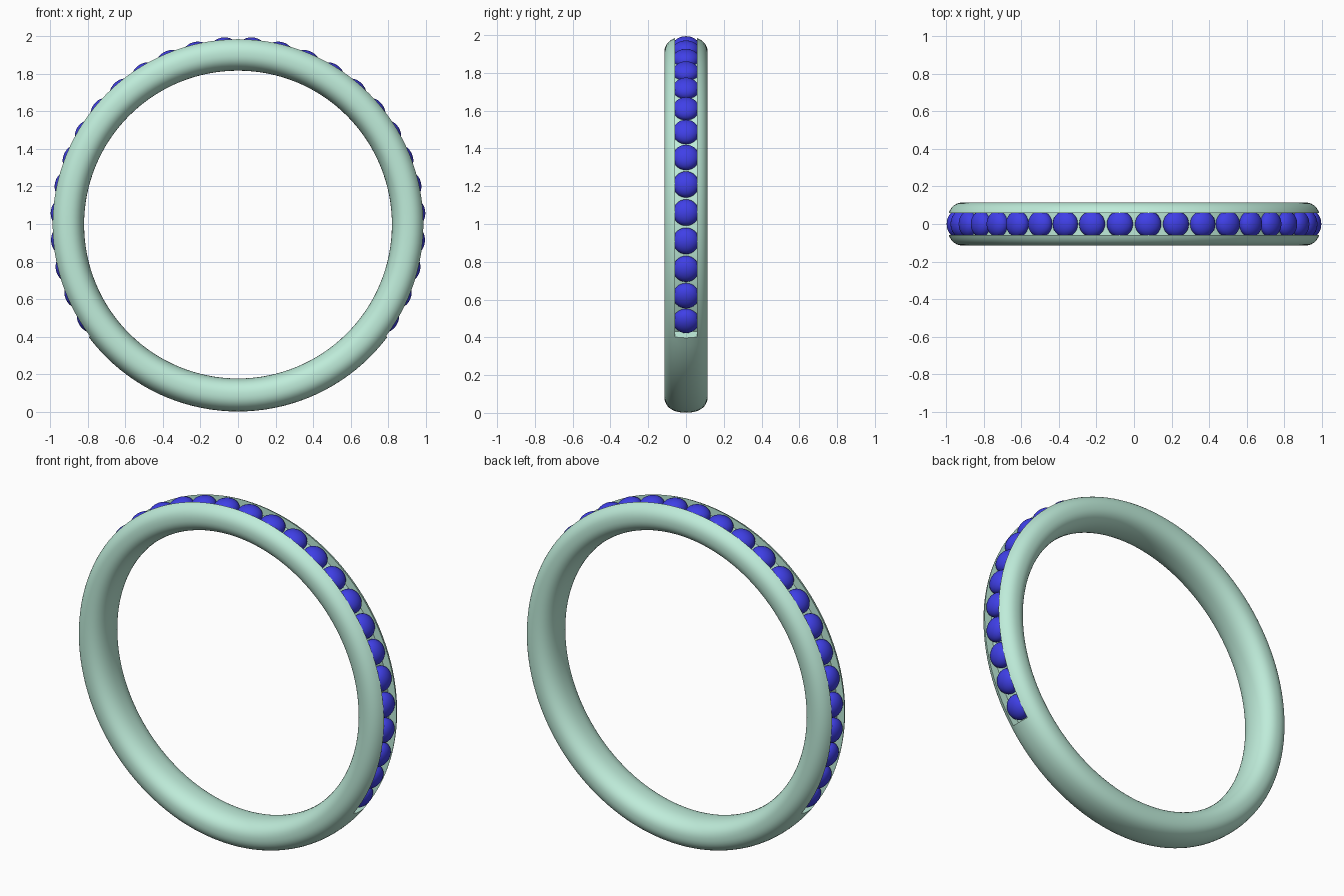
import bpy, bmesh
from math import sin, cos, pi, radians
from mathutils import Matrix

if "Cube" in bpy.data.objects:
    bpy.data.objects.remove(bpy.data.objects["Cube"])

CENTRE_Z = 0.997
R_MID, HALF_R, HALF_W = 0.908, 0.088, 0.115   # band cross-section
GROOVE_W, FLOOR = 0.058, 0.94                 # channel half width and floor radius
GROOVE_END = 127                              # degrees from the top, each side
POWER = 2.3


def material(name, colour):
    mat = bpy.data.materials.new(name)
    mat.diffuse_color = (*colour, 1)
    mat.use_nodes = True
    mat.node_tree.nodes["Principled BSDF"].inputs["Base Color"].default_value = mat.diffuse_color
    return mat


def make_object(name, bm, mat, angle):
    mesh = bpy.data.meshes.new(name)
    bm.to_mesh(mesh)
    bm.free()
    mesh.materials.append(mat)
    obj = bpy.data.objects.new(name, mesh)
    bpy.context.collection.objects.link(obj)
    bpy.ops.object.select_all(action='DESELECT')
    obj.select_set(True)
    bpy.context.view_layer.objects.active = obj
    bpy.ops.object.shade_smooth_by_angle(angle=radians(angle))
    return obj


def outer(y):
    return R_MID + HALF_R * (1 - abs(y / HALF_W) ** POWER) ** (1 / POWER)


def section(grooved):
    """Closed (y, radius) cross-section; both versions have equal point counts."""
    pts = []
    # rounded inside and sides, from one channel edge round to the other
    start = math_edge
    n = 36
    for i in range(n + 1):
        t = start + (2 * pi - 2 * start) * i / n
        s, c = sin(t), cos(t)
        pts.append((HALF_W * abs(s) ** (2 / POWER) * (1 if s > 0 else -1),
                    R_MID + HALF_R * abs(c) ** (2 / POWER) * (1 if c > 0 else -1)))
    # channel floor or closed crown
    for k in range(7):
        y = -GROOVE_W + 2 * GROOVE_W * k / 6
        pts.append((y, FLOOR if grooved else outer(y)))
    return pts


# parameter at which the section reaches the channel edge
from math import asin
math_edge = asin((GROOVE_W / HALF_W) ** (POWER / 2))

green = material("band_green", (0.52, 0.84, 0.70))
blue = material("gem_blue", (0.05, 0.05, 0.80))

# Band: sweep the grooved section over the top, the plain one under the bottom
bm = bmesh.new()
stations = [(-GROOVE_END + 2 * GROOVE_END * i / 90, True) for i in range(91)]
stations += [(GROOVE_END + (360 - 2 * GROOVE_END) * i / 38, False) for i in range(39)]
rings = []
for deg, grooved in stations:
    a = radians(deg)
    rings.append([bm.verts.new((r * sin(a), y, CENTRE_Z + r * cos(a)))
                  for y, r in section(grooved)])
for i, ring in enumerate(rings):
    nxt = rings[(i + 1) % len(rings)]
    for j in range(len(ring)):
        k = (j + 1) % len(ring)
        bm.faces.new((ring[j], ring[k], nxt[k], nxt[j]))
bmesh.ops.remove_doubles(bm, verts=bm.verts, dist=1e-5)
bmesh.ops.dissolve_degenerate(bm, edges=bm.edges, dist=1e-5)
bmesh.ops.recalc_face_normals(bm, faces=bm.faces)
make_object("ring_band", bm, green, 40)

# Gems: 28 domed stones spaced evenly along the channel
STEP, COUNT = 9.07, 28
for i in range(COUNT):
    a = radians((i - (COUNT - 1) / 2) * STEP)
    place = (Matrix.Translation((0, 0, CENTRE_Z)) @ Matrix.Rotation(a, 4, 'Y')
             @ Matrix.Translation((0, 0, 0.95)) @ Matrix.Diagonal((0.07, 0.07, 0.05, 1)))
    bm = bmesh.new()
    bmesh.ops.create_uvsphere(bm, u_segments=28, v_segments=16, radius=1, matrix=place)
    make_object(f"gem_{i + 1:02d}", bm, blue, 40)
